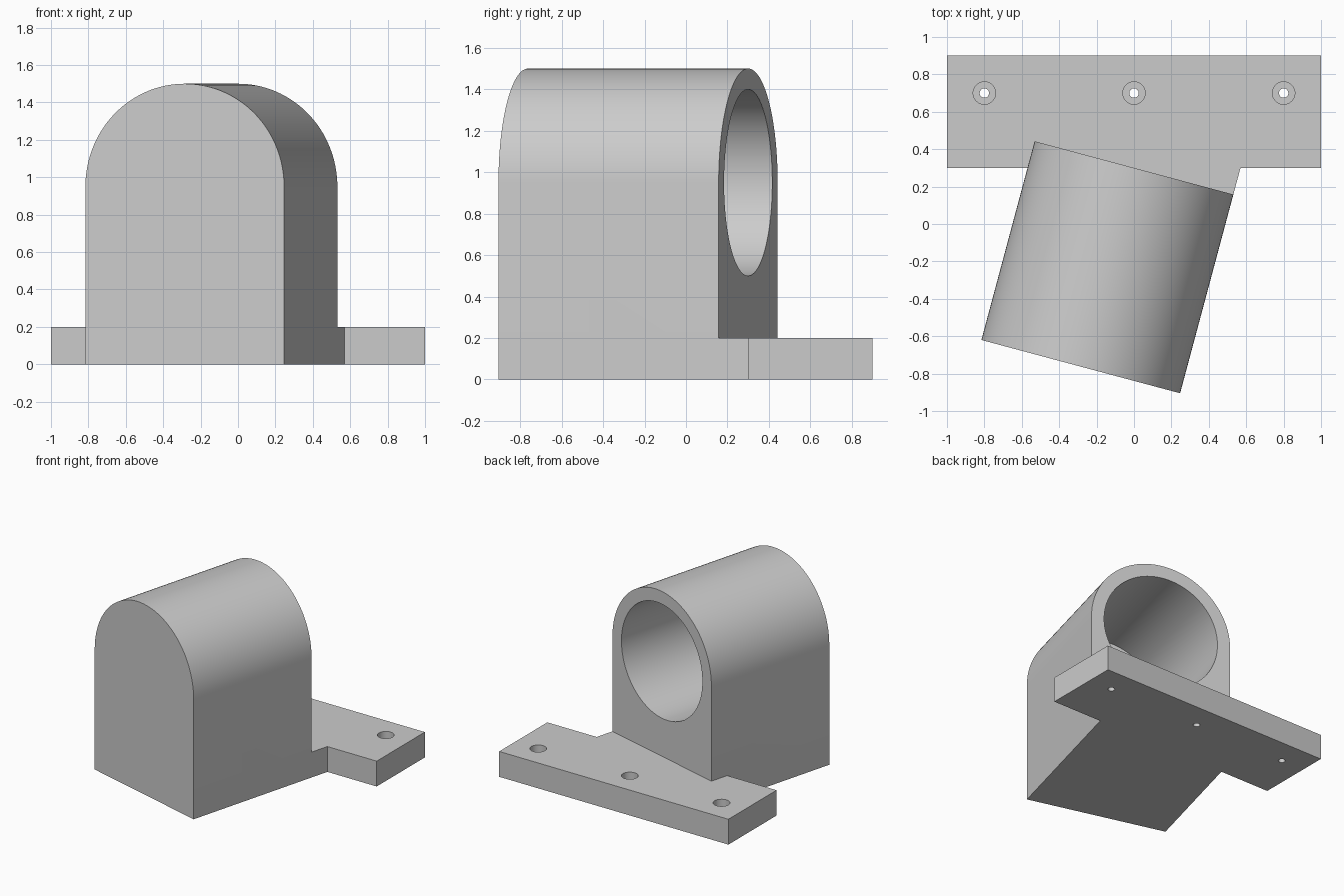
import bpy
import bmesh
from math import cos, sin, pi, radians
from mathutils import Matrix

cube = bpy.data.objects.get("Cube")
if cube:
    bpy.data.objects.remove(cube, do_unlink=True)

PLATE_T = 0.2      # mounting plate thickness
R_OUT, R_BORE = 0.55, 0.45
AXIS_Z = 0.95      # height of the bore axis
LENGTH, BORE_DEPTH = 1.1, 1.0

# Frame of the housing: origin at the middle of its rear face, turned in plan
TURN = Matrix.Translation((0, 0.3, 0)) @ Matrix.Rotation(radians(-15), 4, "Z")

grey = bpy.data.materials.new("light grey")
grey.use_nodes = True
colour = (0.6, 0.6, 0.6, 1)
grey.diffuse_color = colour
grey.node_tree.nodes["Principled BSDF"].inputs["Base Color"].default_value = colour


def prism(name, points, direction, matrix=Matrix()):
    """Extrude a closed outline of 3D points along a direction."""
    bm = bmesh.new()
    face = bm.faces.new([bm.verts.new(p) for p in points])
    new = bmesh.ops.extrude_face_region(bm, geom=[face])["geom"]
    bmesh.ops.translate(bm, vec=direction,
                        verts=[v for v in new if isinstance(v, bmesh.types.BMVert)])
    bmesh.ops.recalc_face_normals(bm, faces=bm.faces)
    mesh = bpy.data.meshes.new(name)
    bm.to_mesh(mesh)
    bm.free()
    mesh.transform(matrix)
    mesh.materials.append(grey)
    obj = bpy.data.objects.new(name, mesh)
    bpy.context.collection.objects.link(obj)
    return obj


def rectangle(x0, x1, y0, y1):
    return [(x0, y0, 0), (x1, y0, 0), (x1, y1, 0), (x0, y1, 0)]


def hole(name, x, y, z, radius, height):
    ring = [(x + radius * cos(2 * pi * i / 48), y + radius * sin(2 * pi * i / 48), z)
            for i in range(48)]
    return prism(name, ring, (0, 0, height))


def combine(target, tool, operation):
    """Apply a boolean and discard the tool."""
    tool.hide_render = True
    mod = target.modifiers.new(tool.name, "BOOLEAN")
    mod.operation, mod.object, mod.solver = operation, tool, "EXACT"
    bpy.context.view_layer.objects.active = target
    bpy.ops.object.modifier_apply(modifier=mod.name)
    bpy.data.objects.remove(tool, do_unlink=True)


# Arched housing
arch = [(R_OUT * cos(pi * i / 64), 0, AXIS_Z + R_OUT * sin(pi * i / 64)) for i in range(65)]
mount = prism("angled_bore_mount", [(-R_OUT, 0, 0), (R_OUT, 0, 0)] + arch,
              (0, -LENGTH, 0), TURN)

# Foot carrying the housing sides on into the plate
foot = prism("foot", rectangle(-R_OUT, R_OUT, -0.5, 0.2), (0, 0, PLATE_T), TURN)
combine(mount, foot, "UNION")

# Mounting plate
plate = prism("mounting_plate", rectangle(-1, 1, 0.3, 0.9), (0, 0, PLATE_T))
combine(mount, plate, "UNION")

# Blind bore, open at the rear
circle = [(R_BORE * cos(2 * pi * i / 128), 0.3, AXIS_Z + R_BORE * sin(2 * pi * i / 128))
          for i in range(128)]
bore = prism("bore", circle, (0, -BORE_DEPTH - 0.3, 0), TURN)
combine(mount, bore, "DIFFERENCE")

# Counterbored screw holes
for x in (-0.8, 0, 0.8):
    combine(mount, hole("screw_hole", x, 0.7, -0.1, 0.025, 0.4), "DIFFERENCE")
    combine(mount, hole("counterbore", x, 0.7, PLATE_T / 2, 0.06, 0.3), "DIFFERENCE")

# Smooth the curved walls, keep the edges crisp
bpy.ops.object.select_all(action="DESELECT")
mount.select_set(True)
bpy.context.view_layer.objects.active = mount
bpy.ops.object.shade_smooth_by_angle(angle=radians(30))
